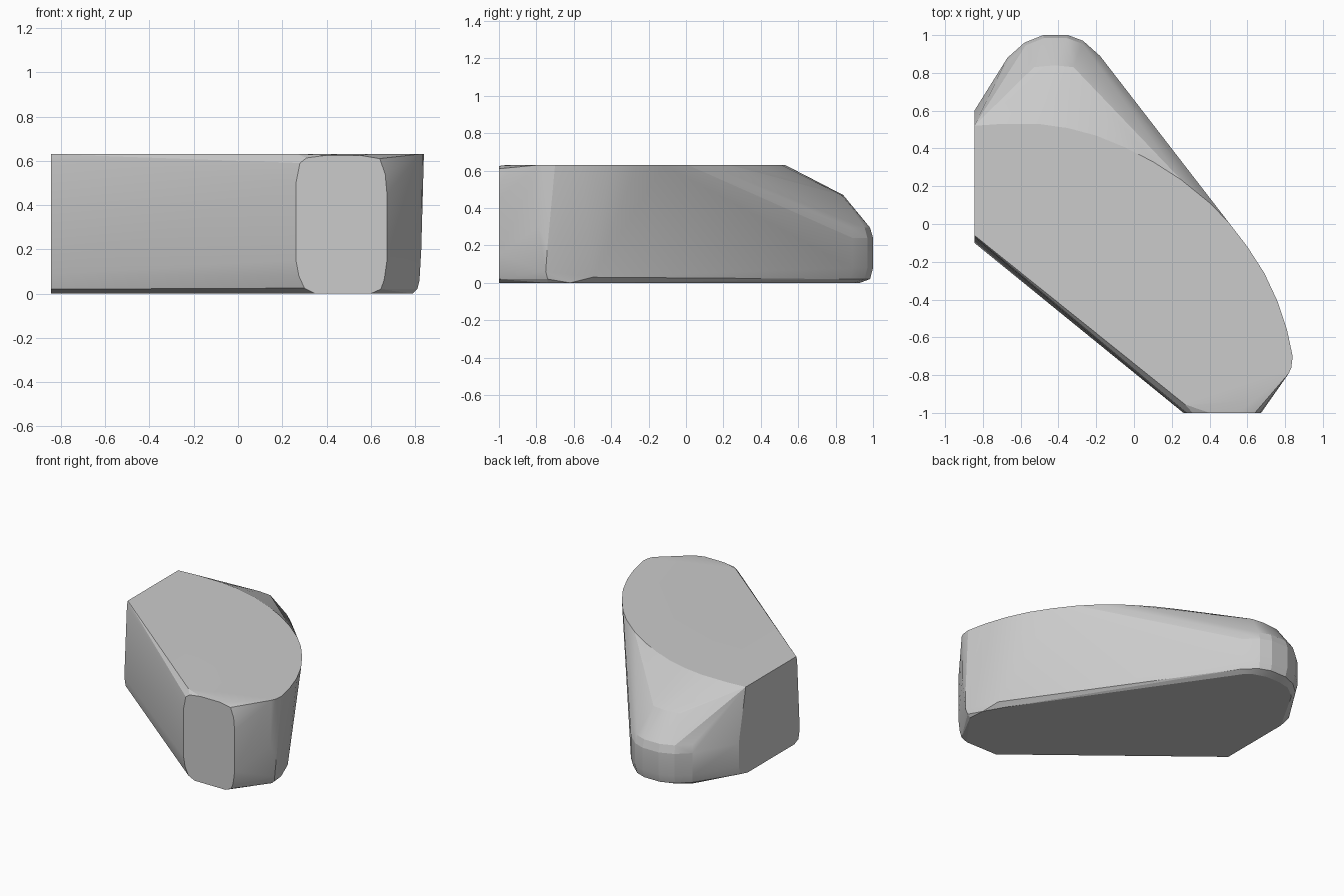
import bpy, bmesh, math

if "Cube" in bpy.data.objects:
    bpy.data.objects.remove(bpy.data.objects["Cube"])

# top outline, flat at z = 0.63
top = [(-.845, .52), (-.7, .53), (-.5, .529), (-.35, .508), (-.2, .468), (-.05, .407),
       (.1, .33), (.25, .234), (.4, .112), (.5, .01), (.6, -.12), (.69, -.26),
       (.76, -.41), (.81, -.56), (.84, -.7), (.833, -.76), (.82, -.79),
       (.6, -.935), (.45, -.935), (.33, -.96), (.27, -.955), (-.845, -.06)]
# bottom outline, slightly inset at z = 0
bottom = [(-.845, .5), (-.65, .84), (-.56, .91), (-.47, .93), (-.36, .93), (-.27, .90),
          (-.22, .86), (.70, -.48), (.78, -.62), (.79, -.74), (.60, -1), (.35, -1),
          (-.845, -.04)]
# front end face (x, z) at y = -1
front = [(.35, 0), (.30, .025), (.275, .08), (.262, .15), (.262, .5), (.28, .59),
         (.31, .613), (.40, .625), (.55, .625), (.64, .61), (.665, .54), (.673, .45),
         (.673, .15), (.66, .06), (.645, .02), (.60, 0)]
# rounded nose outline, repeated at several heights
nose = [(-.67, .88), (-.58, .96), (-.48, 1), (-.35, 1), (-.27, .97), (-.18, .89)]

pts = [(x, y, .63) for x, y in top]
pts += [(x, y, 0) for x, y in bottom]
pts += [(x, -1, z) for x, z in front]
for z, s in ((.02, .96), (.08, 1), (.24, 1), (.295, .96)):
    pts += [(-.42 + (x + .42) * s, .6 + (y - .6) * s, z) for x, y in nose]
# upper ridge of the nose
pts += [(-.53, .83, .47), (-.42, .84, .47), (-.32, .83, .47)]
# left end face corners
pts += [(-.845, y, z) for y, z in ((.6, .25), (.6, .08), (.58, .02),
                                   (-.07, .6), (-.1, .09), (-.085, .02))]
# right flank, lower edge
pts += [(.828, -.74, .2), (.82, -.75, .06), (.81, -.74, .02), (.815, -.79, .3),
        (.75, -.5, .03)]

bm = bmesh.new()
for p in pts:
    bm.verts.new(p)
hull = bmesh.ops.convex_hull(bm, input=bm.verts[:])
loose = {e for k in ("geom_interior", "geom_unused") for e in hull[k]
         if isinstance(e, bmesh.types.BMVert)}
bmesh.ops.delete(bm, geom=list(loose), context='VERTS')
bmesh.ops.dissolve_limit(bm, angle_limit=math.radians(.5), verts=bm.verts[:], edges=bm.edges[:])
bmesh.ops.recalc_face_normals(bm, faces=bm.faces[:])
mesh = bpy.data.meshes.new("rounded_block")
bm.to_mesh(mesh)
bm.free()
block = bpy.data.objects.new("rounded_block", mesh)
bpy.context.collection.objects.link(block)
bpy.context.view_layer.objects.active = block
block.select_set(True)
bpy.ops.object.shade_smooth_by_angle(angle=math.radians(15))
